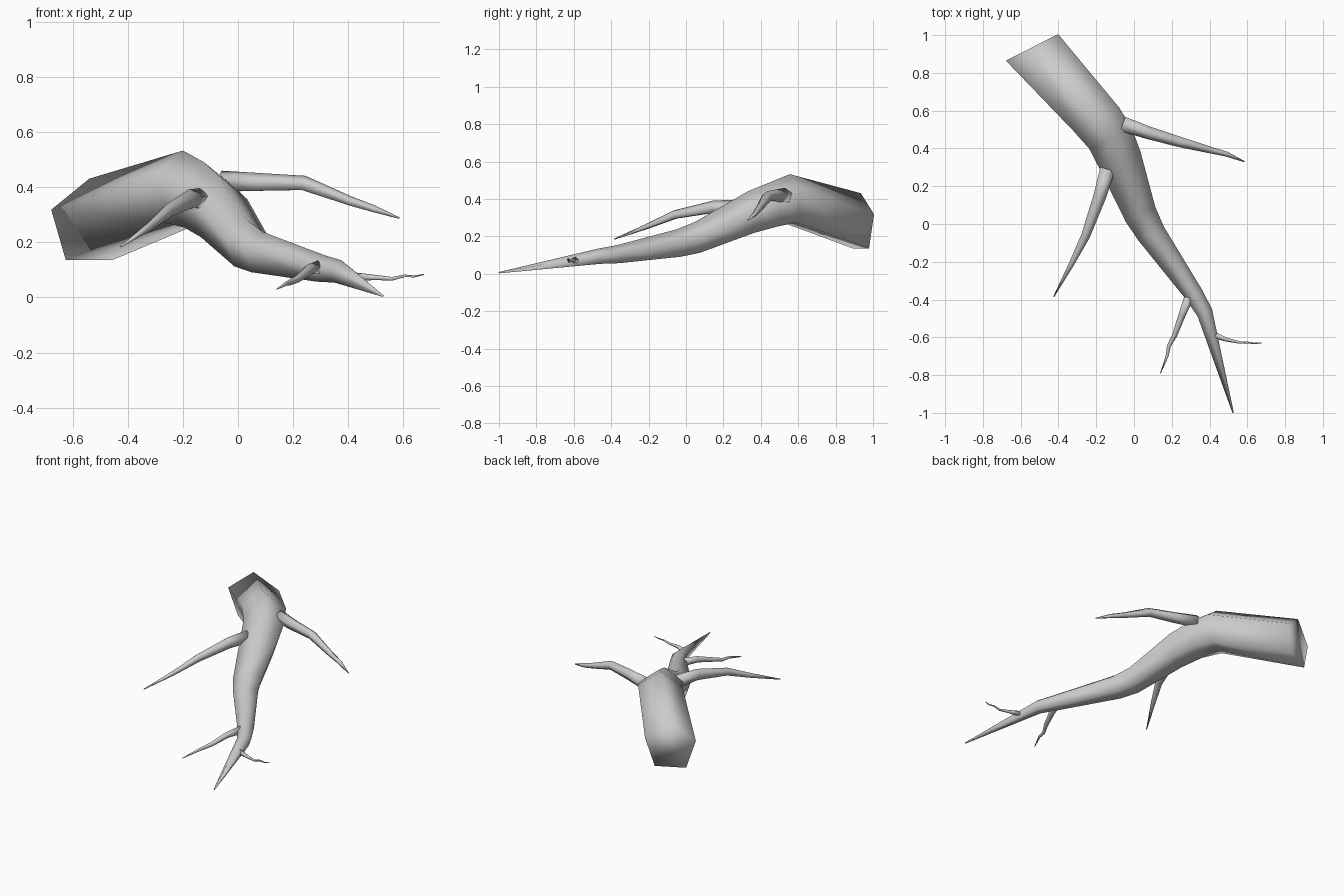
import bpy, bmesh, math
from mathutils import Vector

if "Cube" in bpy.data.objects:
    bpy.data.objects.remove(bpy.data.objects["Cube"])

SIDES = 5


def root(name, rings, yaw=None):
    """Tapering five-sided tube; each ring is (x, y, z, radius), ridge on top."""
    bm = bmesh.new()
    pts = [Vector(r[:3]) for r in rings]
    loops = []
    for i, r in enumerate(rings):
        d = (pts[min(i + 1, len(pts) - 1)] - pts[max(i - 1, 0)]).normalized()
        if yaw is None:
            side = d.cross(Vector((0, 0, 1))).normalized()
            up = side.cross(d).normalized()
        else:
            # upright rings sharing one heading
            side = Vector((-math.cos(yaw), -math.sin(yaw), 0))
            up = Vector((0, 0, 1))
        loop = []
        for k in range(SIDES):
            a = 2 * math.pi * k / SIDES
            loop.append(bm.verts.new(pts[i] + (side * math.sin(a) + up * math.cos(a)) * r[3]))
        loops.append(loop)
    for a, b in zip(loops, loops[1:]):
        for k in range(SIDES):
            n = (k + 1) % SIDES
            bm.faces.new((a[k], a[n], b[n], b[k]))
    bm.faces.new(loops[0])
    bm.faces.new(loops[-1])
    bmesh.ops.recalc_face_normals(bm, faces=bm.faces)
    for f in bm.faces:
        f.smooth = True
    me = bpy.data.meshes.new(name)
    bm.to_mesh(me)
    bm.free()
    ob = bpy.data.objects.new(name, me)
    bpy.context.collection.objects.link(ob)
    return ob


# Thick main root, from cut end over the knee to the tip
root("main_root", [
    (-.54, .935, .268, .163), (-.20, .555, .39, .143), (-.125, .455, .36, .132),
    (-.07, .33, .318, .123), (.035, .05, .187, .092), (.09, -.05, .157, .081),
    (.315, -.37, .10, .053), (.375, -.47, .09, .045), (.525, -1.0, .006, .004),
], yaw=math.radians(27))

# Two large side roots
root("right_side_root", [
    (-.06, .53, .418, .042), (.07, .485, .416, .036), (.24, .435, .413, .029),
    (.41, .39, .348, .018), (.49, .37, .322, .014), (.585, .33, .288, .003),
])
root("left_side_root", [
    (-.14, .29, .355, .042), (-.18, .15, .356, .036), (-.255, -.06, .315, .025),
    (-.33, -.21, .252, .015), (-.425, -.385, .185, .003),
])

# Two thin rootlets near the tip
root("left_rootlet", [
    (.29, -.39, .108, .026), (.255, -.48, .10, .02), (.215, -.59, .067, .014),
    (.185, -.645, .053, .011), (.175, -.70, .05, .008), (.14, -.79, .03, .002),
])
root("right_rootlet", [
    (.43, -.59, .072, .018), (.49, -.612, .072, .011), (.56, -.627, .067, .007),
    (.605, -.628, .078, .005), (.64, -.632, .076, .004), (.675, -.63, .083, .002),
])
